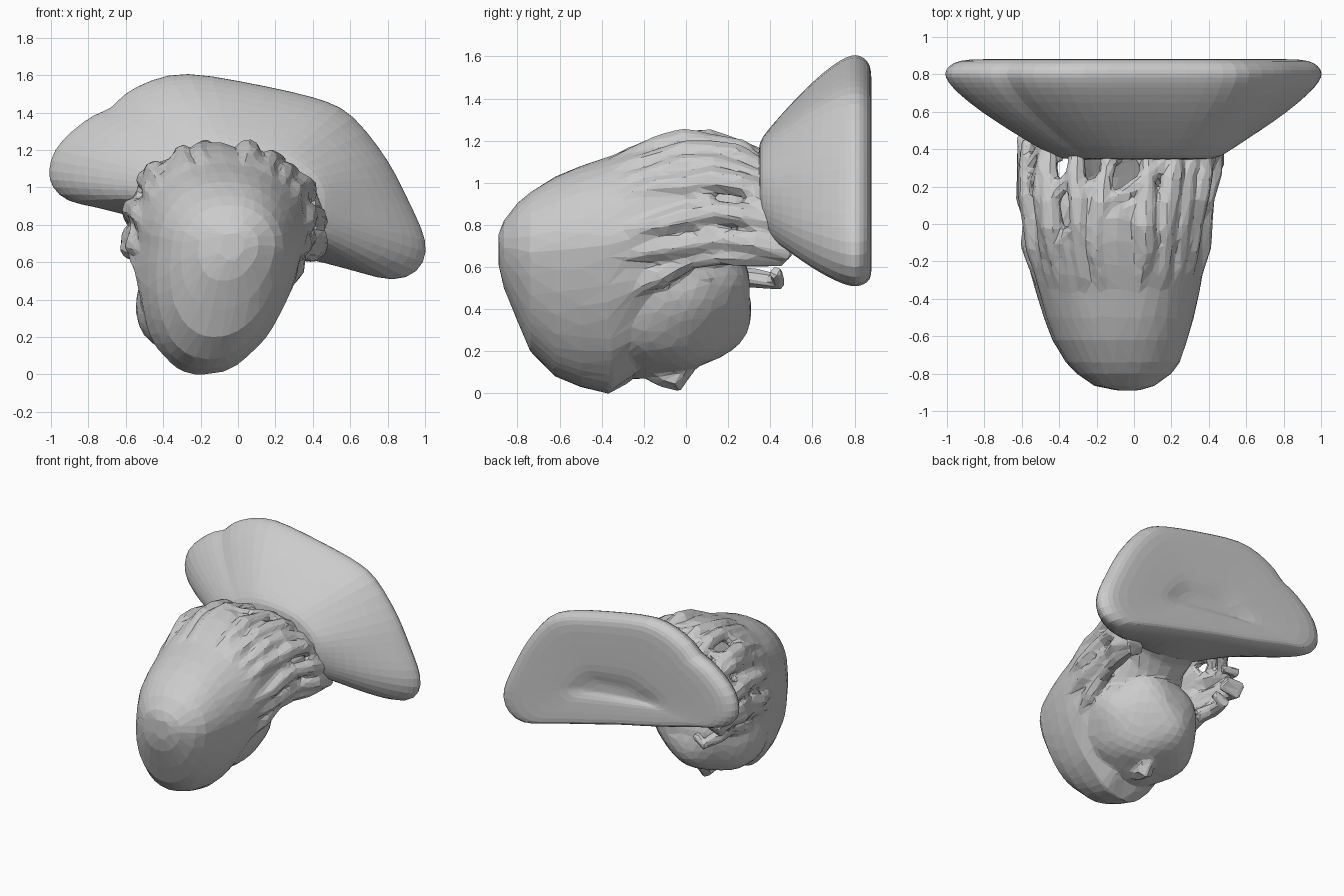
import bpy, bmesh, math, random
from mathutils import Vector

if "Cube" in bpy.data.objects:
    bpy.data.objects.remove(bpy.data.objects["Cube"])

random.seed(4)


def make_object(name, bm):
    bmesh.ops.recalc_face_normals(bm, faces=bm.faces)
    me = bpy.data.meshes.new(name)
    bm.to_mesh(me)
    bm.free()
    ob = bpy.data.objects.new(name, me)
    bpy.context.collection.objects.link(ob)
    return ob


def loft(bm, rings):
    rows = [[bm.verts.new(p) for p in r] for r in rings]
    n = len(rows[0])
    for a, b in zip(rows, rows[1:]):
        for i in range(n):
            j = (i + 1) % n
            bm.faces.new((a[i], a[j], b[j], b[i]))
    bm.faces.new(rows[0][::-1])
    bm.faces.new(rows[-1])


def ellipse(y, cx, cz, rx, rz, n=20):
    return [(cx + rx * math.cos(2 * math.pi * i / n), y,
             cz + rz * math.sin(2 * math.pi * i / n)) for i in range(n)]


# Flared mounting plate: outline shrinking forward into the neck
outline = [(-1, 1.08), (-.97, 1.2), (-.87, 1.3), (-.75, 1.39), (-.66, 1.41), (-.61, 1.49),
           (-.45, 1.57), (-.28, 1.61), (0, 1.56), (.3, 1.5), (.48, 1.45), (.6, 1.39),
           (.75, 1.2), (.83, 1.07), (.9, .92), (.97, .78), (1, .66), (.95, .55),
           (.82, .5), (.65, .55), (.47, .6), (.25, .65), (0, .72), (-.25, .77),
           (-.5, .83), (-.75, .9), (-.9, .92), (-.98, 1.0)]
C = (0.03, .96)


def flare(y, t):
    ring = []
    for x, z in outline:
        dx, dz = x - C[0], z - C[1]
        k = 1 / math.sqrt((dx / .38) ** 2 + (dz / .21) ** 2)
        f = 1.01 + (min(k, 1) - 1) * t
        ring.append((C[0] + dx * f, y, C[1] + dz * f))
    return ring


def inset(y, s, sz=None):
    return [(C[0] + (x - C[0]) * s, y, C[1] + (z - C[1]) * (sz or s)) for x, z in outline]


bm = bmesh.new()
loft(bm, [flare(.34, 1.0), flare(.36, .9), flare(.41, .75), flare(.5, .52),
          flare(.6, .28), flare(.7, .09), flare(.76, .01), inset(.805, 1.025),
          inset(.845, 1.0), inset(.875, .95), inset(.884, .84), inset(.876, .55, .45),
          inset(.872, .4, .25), inset(.845, .3, .12), inset(.842, .1, .05)])
plate = make_object("mounting_plate", bm)
plate.modifiers.new("round", 'SUBSURF').levels = 1
plate.modifiers["round"].render_levels = 1

# Neck column between plate and the lower bulb
body = bmesh.new()
loft(body, [ellipse(.42, .05, .95, .38, .2), ellipse(.34, .04, .92, .33, .2),
            ellipse(.24, .0, .84, .27, .22), ellipse(.12, -.04, .74, .29, .25),
            ellipse(-.1, -.08, .62, .36, .25)])

# Hood cross-sections: y, centre x, half width, widest z, top z, bottom z
secs = [(-.89, -.03, .06, .69, .76, .61), (-.865, -.05, .16, .69, .82, .5),
        (-.8, -.05, .25, .68, .905, .34), (-.74, -.055, .30, .67, .955, .2),
        (-.62, -.07, .355, .68, 1.03, .08), (-.5, -.075, .395, .69, 1.08, .03),
        (-.36, -.08, .43, .71, 1.125, -.005),
        (-.26, -.085, .45, .74, 1.165, .06), (-.1, -.09, .475, .77, 1.22, .24),
        (0, -.09, .49, .78, 1.25, .36), (.1, -.085, .50, .8, 1.24, .42),
        (.3, -.07, .55, .8, 1.19, .42), (.45, -.06, .555, .76, 1.1, .42),
        (.6, -.06, .54, .72, 1.0, .42)]


def hood_point(y, a, s=1.0):
    for p, q in zip(secs, secs[1:]):
        if y <= q[0]:
            break
    t = max(0, (y - p[0]) / (q[0] - p[0]))
    _, cx, w, zm, top, bot = [u + (v - u) * t for u, v in zip(p, q)]
    c, sn = math.cos(a), math.sin(a)
    c = math.copysign(abs(c) ** (.88 if sn > 0 else .93), c)
    dz = ((top - zm) * sn if sn > 0 else (zm - bot) * sn) * s
    return Vector((cx + w * c * s + .15 * min(dz, 0), y, zm + dz))


# Rounded hood with a fluted rear rim folding into a hollow
N = 64
rings = []
for y, s, amp in [(-.89, 1, 0), (-.865, 1, 0), (-.8, 1, 0), (-.74, 1, 0), (-.62, 1, 0),
                  (-.5, 1, 0), (-.36, 1, .006), (-.25, 1, .02), (-.14, .985, .035),
                  (-.04, .965, .05), (.05, .93, .06), (.06, .84, .05), (-.1, .76, .03),
                  (-.25, .65, 0)]:
    ring = []
    for i in range(N):
        a = 2 * math.pi * i / N
        wave = math.sin(13 * a + 1.2 * math.sin(2 * a + 1))
        r = s + amp * (wave * .7 + random.uniform(-.2, .1))
        ring.append(hood_point(y + amp * 1.5 * math.sin(5 * a), a, r))
    rings.append(ring)
loft(body, rings)


def tube(bm, pts, radii, n=7):
    rings = []
    for i, p in enumerate(pts):
        d = (pts[min(i + 1, len(pts) - 1)] - pts[max(i - 1, 0)]).normalized()
        u = d.cross(Vector((.3, .1, 1))).normalized()
        v = d.cross(u)
        rings.append([p + (u * math.cos(k * 2 * math.pi / n) +
                           v * math.sin(k * 2 * math.pi / n)) * radii[i] for k in range(n)])
    loft(bm, rings)


# Ragged strands streaming back from the hood towards the plate
COUNT = 15
nodes = []
for i in range(COUNT):
    a = math.radians(-25 + 245 * i / (COUNT - 1)) + random.uniform(-.06, .06)
    up = max(0, math.sin(a))
    end = .47 - .10 * up + random.uniform(-.06, .03)
    path, radii = [], []
    for k in range(7):
        t = k / 6
        y = -.4 + (end + .4) * t
        s = .93 + .01 * t + random.uniform(-.03, .03) * (t > .2) - .10 * up * max(0, t - .6)
        a += random.uniform(-.05, .05)
        path.append(hood_point(y, a, s))
        radii.append((.02, .04, .055, .06, .06, .055, .045)[k] * random.uniform(.8, 1.15))
    # curl the tip inward towards the neck
    path.append(hood_point(end - .02, a, .74))
    radii.append(.035)
    tube(body, path, radii)
    nodes.append(path)
# Cross links between neighbouring strands
for p, q in zip(nodes, nodes[1:]):
    for k in random.sample((3, 4, 5, 6), 2):
        m = (p[k] + q[k - 1]) / 2 + Vector((0, random.uniform(-.03, .03), 0))
        tube(body, [p[k], m, q[k - 1]], [.045, .04, .045], 6)

# Lower bulb under the hood, lumpy and squarish
ball = bmesh.ops.create_icosphere(body, subdivisions=4, radius=1)["verts"]
for v in ball:
    x, y, z = v.co
    sq = 1 + .14 * abs(y * z)
    lump = 1 + .04 * math.sin(5 * x + 2) * math.sin(4 * y + 3 * z)
    v.co = Vector((-.135 + (.405 * x + .06 * z) * lump,
                   -.1 + .41 * y * sq * lump, .43 + .34 * z * sq * lump + .05 * y))

# Small nub under the bulb
tube(body, [Vector((-.15, -.22, .14)), Vector((-.15, -.12, .09)),
            Vector((-.14, -.05, .065)), Vector((-.13, .0, .14))], [.05, .06, .065, .06], 5)

# Fuse the soft body into one faceted skin
ob = make_object("hooded_body", body)
rm = ob.modifiers.new("fuse", 'REMESH')
rm.mode = 'VOXEL'
rm.voxel_size = .016
sm = ob.modifiers.new("soften", 'SMOOTH')
sm.iterations = 2
sm.factor = .5
dc = ob.modifiers.new("facet", 'DECIMATE')
dc.ratio = .06
